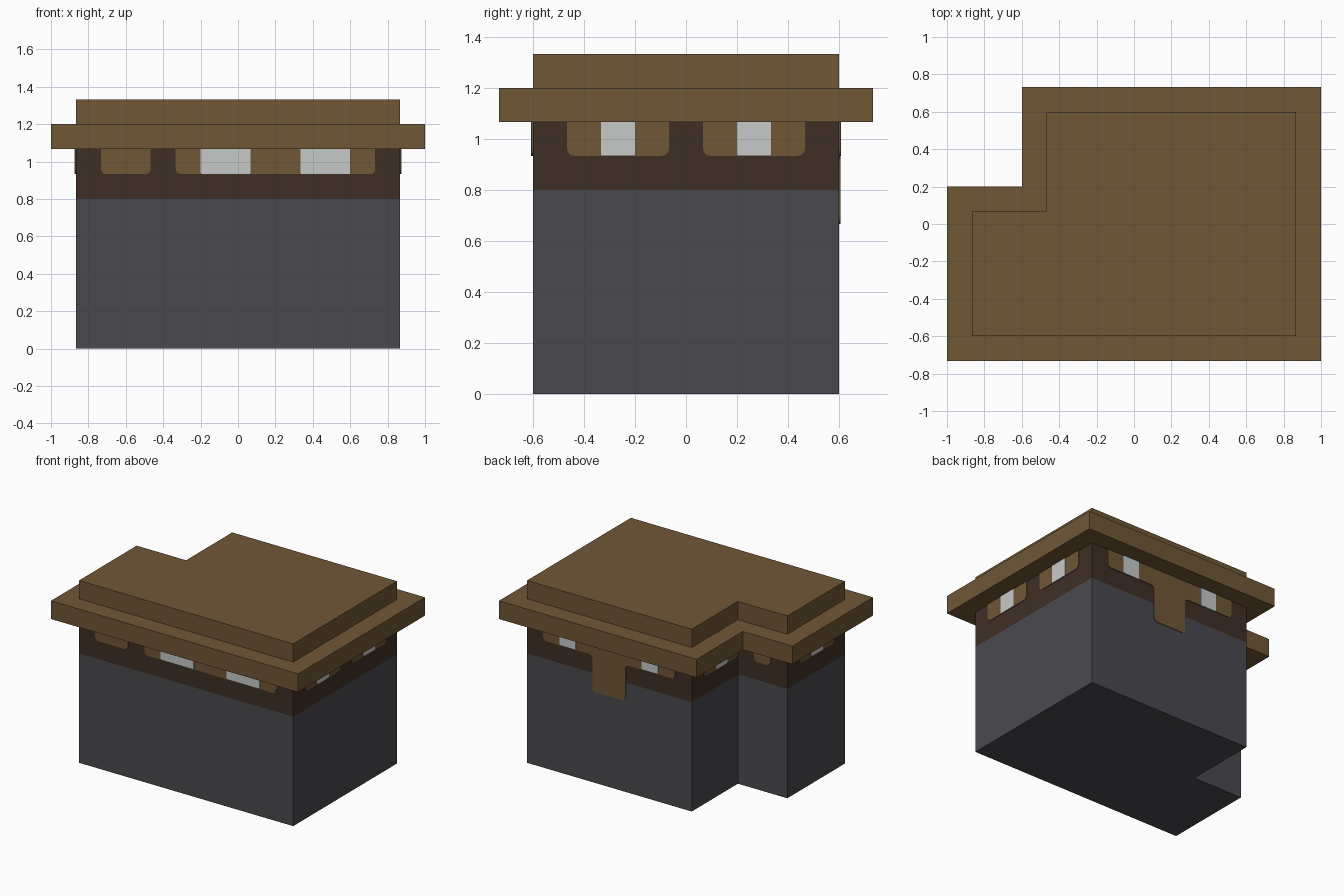
import bpy
import bmesh
from mathutils import Vector

default = bpy.data.objects.get("Cube")
if default:
    bpy.data.objects.remove(default, do_unlink=True)

PX = 1 / 15            # grid unit the whole model is laid out on
SURFACE = 0.005        # thickness of the painted plates


def linear(c):
    c /= 255
    return c / 12.92 if c <= 0.04045 else ((c + 0.055) / 1.055) ** 2.4


def material(name, *rgb):
    mat = bpy.data.materials.new(name)
    mat.use_nodes = True
    color = (*map(linear, rgb), 1)
    mat.diffuse_color = color
    mat.node_tree.nodes["Principled BSDF"].inputs["Base Color"].default_value = color
    return mat


brown = material("warm brown", 112, 87, 54)
dark = material("dark brown", 63, 47, 37)
grey = material("slate grey", 74, 74, 79)
white = material("pale grey", 199, 202, 200)


def extrude(name, points, offset, mat):
    """Extrude a planar outline by an offset vector."""
    bm = bmesh.new()
    face = bm.faces.new([bm.verts.new(p) for p in points])
    new = bmesh.ops.extrude_face_region(bm, geom=[face])["geom"]
    bmesh.ops.translate(bm, vec=offset,
                        verts=[v for v in new if isinstance(v, bmesh.types.BMVert)])
    bmesh.ops.recalc_face_normals(bm, faces=bm.faces)
    mesh = bpy.data.meshes.new(name)
    bm.to_mesh(mesh)
    bm.free()
    mesh.materials.append(mat)
    obj = bpy.data.objects.new(name, mesh)
    bpy.context.collection.objects.link(obj)
    return obj


def layer(name, z0, z1, grow, mat):
    """One L-shaped slab, widened by grow; sizes in grid units."""
    x, y, nx, ny = 13 + grow, 9 + grow, -7 - grow, 1 + grow
    outline = [(-x, -y), (x, -y), (x, y), (nx, y), (nx, ny), (-x, ny)]
    extrude(name, [(a * PX, b * PX, z0 * PX) for a, b in outline],
            Vector((0, 0, (z1 - z0) * PX)), mat)


# Stacked slabs
layer("body", 0, 12, 0, grey)
layer("dark_band", 12, 16, 0, dark)
layer("brim", 16, 18, 2, brown)
layer("cap", 18, 20, 0, brown)


def rounded(points, radius):
    """Round every corner of an open outline except its two ends."""
    out = [points[0]]
    for a, b, c in zip(points, points[1:], points[2:]):
        p = b + (a - b).normalized() * radius
        q = b + (c - b).normalized() * radius
        for i in range(5):
            t = i / 4
            out.append(p * (1 - t) ** 2 + b * 2 * t * (1 - t) + q * t ** 2)
    return out + [points[-1]]


def plate(name, axis, wall, sign, steps, mat, depth, radius):
    """Thin plate hanging below the brim; steps are (start, end, bottom)."""
    top = 16.2
    points = [Vector((steps[0][0], top))]
    for start, end, bottom in steps:
        points += [Vector((start, bottom)), Vector((end, bottom))]
    points.append(Vector((steps[-1][1], top)))

    def place(u, v):
        return (u * PX, wall * PX, v * PX) if axis == "x" else (wall * PX, u * PX, v * PX)

    normal = Vector((0, sign, 0)) if axis == "x" else Vector((sign, 0, 0))
    inner = [Vector(place(*p)) - normal * SURFACE for p in rounded(points, radius)]
    extrude(name, inner, normal * (SURFACE + depth), mat)


# Wall name: run axis, wall position, outward sign, brown patches, pale windows
walls = {
    "front": ("x", -9, -1, [[(-11, -7, 14)], [(-5, 11, 14)]], [(-3, 1), (5, 9)]),
    "back": ("x", 9, 1, [[(-5, 1, 14), (1, 5, 10), (5, 11, 14)]], [(-3, -1), (7, 9)]),
    "left": ("y", 13, 1, [[(-7, -1, 14)], [(1, 7, 14)]], [(-5, -3), (3, 5)]),
    "right": ("y", -13, -1, [[(-7, -1, 14)]], [(-5, -3)]),
    "notch_side": ("y", -7, -1, [[(1, 7, 14)]], [(3, 5)]),
    "notch_back": ("x", 1, 1, [[(-11, -9, 14)]], []),
}
for side, (axis, wall, sign, patches, windows) in walls.items():
    for i, steps in enumerate(patches):
        plate(f"{side}_patch_{i + 1}", axis, wall, sign, steps, brown, SURFACE, 0.5)
    for i, (start, end) in enumerate(windows):
        plate(f"{side}_window_{i + 1}", axis, wall, sign, [(start, end, 14)],
              white, SURFACE * 1.6, 0.15)
